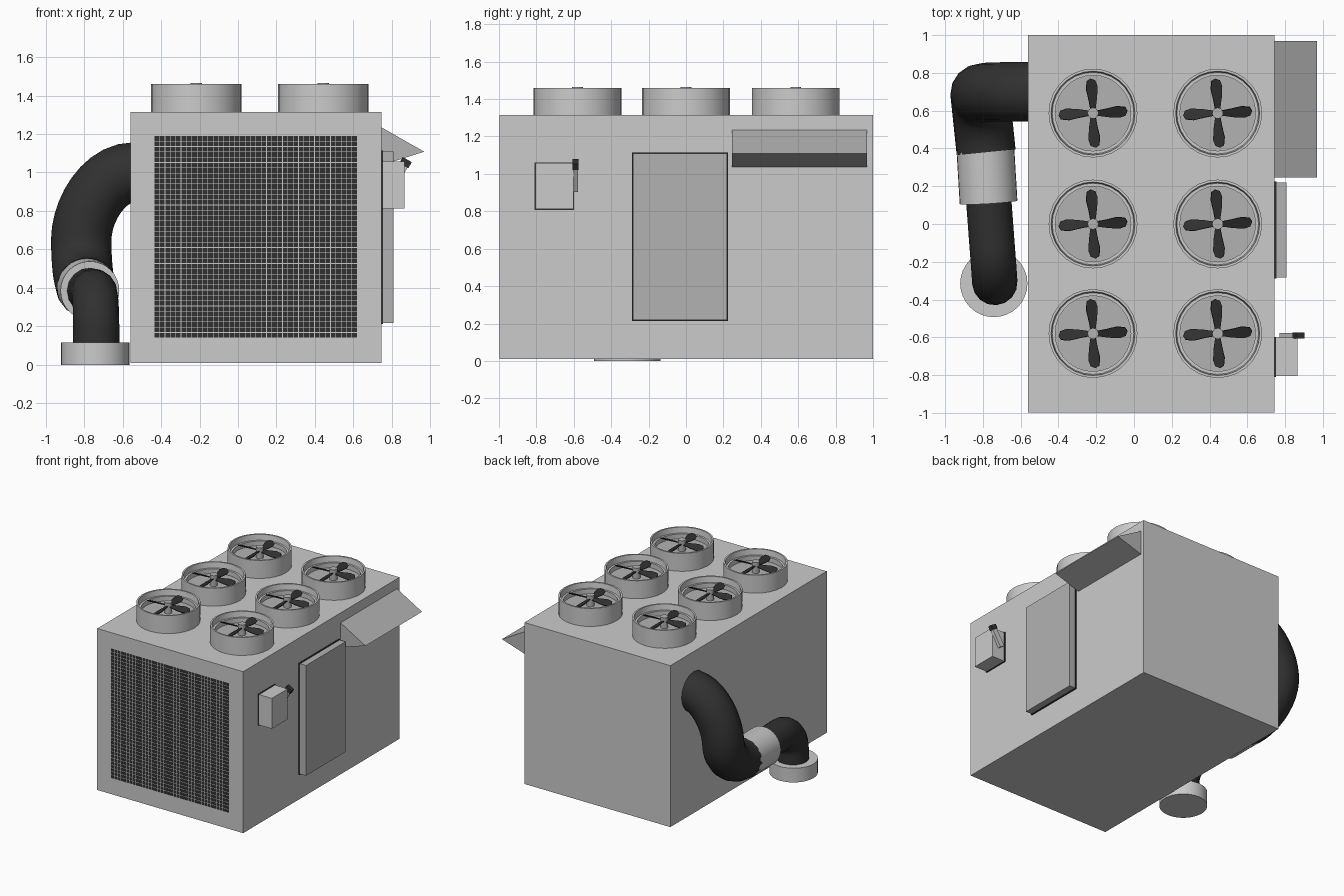
import bpy, bmesh, math
from mathutils import Matrix, Vector

if "Cube" in bpy.data.objects:
    bpy.data.objects.remove(bpy.data.objects["Cube"])


def material(name, v):
    m = bpy.data.materials.new(name)
    m.diffuse_color = (v, v, v, 1)
    m.use_nodes = True
    m.node_tree.nodes["Principled BSDF"].inputs["Base Color"].default_value = m.diffuse_color
    return m


DARK, MID = material("dark", 0.03), material("mid_grey", 0.45)


def finish(name, bm, mat=None, smooth=False):
    bmesh.ops.recalc_face_normals(bm, faces=bm.faces)
    me = bpy.data.meshes.new(name)
    bm.to_mesh(me)
    bm.free()
    ob = bpy.data.objects.new(name, me)
    bpy.context.collection.objects.link(ob)
    if mat:
        me.materials.append(mat)
    if smooth:
        smooth_by_angle(ob)
    return ob


def smooth_by_angle(ob):
    bpy.ops.object.select_all(action='DESELECT')
    ob.select_set(True)
    bpy.context.view_layer.objects.active = ob
    bpy.ops.object.shade_smooth_by_angle(angle=math.radians(35))


def box(name, lo, hi, mat=None):
    lo, hi = Vector(lo), Vector(hi)
    bm = bmesh.new()
    bmesh.ops.create_cube(bm, size=1, matrix=Matrix.Translation((lo + hi) / 2) @ Matrix.Diagonal((*(hi - lo), 1)))
    return finish(name, bm, mat)


def prism(name, pts, offset, mat=None):
    """Extrude a polygon of 3D points along offset."""
    bm = bmesh.new()
    f = bm.faces.new([bm.verts.new(p) for p in pts])
    g = bmesh.ops.extrude_face_region(bm, geom=[f], use_keep_orig=True)
    bmesh.ops.translate(bm, vec=offset, verts=[v for v in g["geom"] if isinstance(v, bmesh.types.BMVert)])
    return finish(name, bm, mat)


def cylinder(name, a, b, r, n=32, mat=None):
    a, b = Vector(a), Vector(b)
    rot = (b - a).to_track_quat('Z', 'Y').to_matrix().to_4x4()
    bm = bmesh.new()
    bmesh.ops.create_cone(bm, cap_ends=True, segments=n, radius1=r, radius2=r, depth=(b - a).length,
                          matrix=Matrix.Translation((a + b) / 2) @ rot)
    return finish(name, bm, mat, True)


def lathe(name, profile, centre, n=28, mat=None):
    bm = bmesh.new()
    vs = [bm.verts.new((r, 0, z)) for r, z in profile]
    es = [bm.edges.new(p) for p in zip(vs, vs[1:])]
    bmesh.ops.spin(bm, geom=vs + es, cent=(0, 0, 0), axis=(0, 0, 1), angle=math.tau, steps=n)
    bmesh.ops.remove_doubles(bm, verts=bm.verts, dist=1e-4)
    bmesh.ops.translate(bm, vec=centre, verts=bm.verts)
    return finish(name, bm, mat, True)


def pipe(name, points, r):
    """Tube along a bezier; points are (position, half handle vector)."""
    cu = bpy.data.curves.new(name, 'CURVE')
    cu.dimensions, cu.bevel_depth, cu.bevel_resolution = '3D', r, 6
    cu.resolution_u, cu.use_fill_caps = 10, True
    sp = cu.splines.new('BEZIER')
    sp.bezier_points.add(len(points) - 1)
    for bp, (co, h) in zip(sp.bezier_points, points):
        bp.handle_left_type = bp.handle_right_type = 'FREE'
        co, h = Vector(co), Vector(h)
        bp.co, bp.handle_left, bp.handle_right = co, co - h, co + h
    tmp = bpy.data.objects.new(name + "_path", cu)
    bpy.context.collection.objects.link(tmp)
    me = bpy.data.meshes.new_from_object(tmp.evaluated_get(bpy.context.evaluated_depsgraph_get()))
    bpy.data.objects.remove(tmp)
    bm = bmesh.new()
    bm.from_mesh(me)
    bpy.data.meshes.remove(me)
    return finish(name, bm, DARK, True)


# Main housing
box("housing", (-0.56, -0.998, 0.01), (0.745, 1, 1.315))

# Front grille: dark cells separated by thin light bars
bm = bmesh.new()
N = 38
bmesh.ops.create_grid(bm, x_segments=N, y_segments=N, size=0.5,
                      matrix=Matrix.Translation((0.0925, -1, 0.665)) @ Matrix.Rotation(math.pi / 2, 4, 'X')
                      @ Matrix.Diagonal((1.055, 1.05, 1, 1)))
cells = list(bm.faces)
bmesh.ops.inset_individual(bm, faces=cells, thickness=0.0022)
keep = set(cells)
bmesh.ops.delete(bm, geom=[f for f in bm.faces if f not in keep], context='FACES')
finish("grille", bm, DARK)

# Roof fans
blade_shape = [(0.02, -0.014), (0.08, -0.028), (0.14, -0.036), (0.172, -0.026), (0.183, 0.0),
               (0.172, 0.022), (0.13, 0.03), (0.07, 0.02), (0.02, 0.014)]
shroud = [(0.235, 1.31), (0.235, 1.46), (0.222, 1.46), (0.216, 1.415), (0.2, 1.415), (0.2, 1.375), (0, 1.375)]
for x in (-0.217, 0.443):
    for y in (-0.58, 0.0, 0.587):
        lathe("fan_shroud", shroud, (x, y, 0))
        cylinder("fan_floor", (x, y, 1.37), (x, y, 1.378), 0.199, 28, MID)
        cylinder("fan_hub", (x, y, 1.37), (x, y, 1.465), 0.029, 16, MID)
        for k in range(4):
            m = (Matrix.Translation((x, y, 1.43)) @ Matrix.Rotation(k * math.pi / 2 + 0.08, 4, 'Z')
                 @ Matrix.Rotation(math.radians(22), 4, 'X'))
            b = prism("fan_blade", [(r, w, 0) for r, w in blade_shape], (0, 0, 0.006), DARK)
            b.data.transform(m)

# Rain hood, access door with dark gasket
prism("rain_hood", [(0.745, 0.246, 1.235), (0.968, 0.246, 1.108), (0.745, 0.246, 1.037)], (0, 0.722, 0), MID)
box("door_gasket", (0.74, -0.289, 0.213), (0.755, 0.225, 1.114), DARK)
box("access_door", (0.75, -0.284, 0.218), (0.808, 0.22, 1.109), MID)

# Switch box and lever
box("switch_gasket", (0.74, -0.809, 0.808), (0.753, -0.598, 1.062), DARK)
box("switch_box", (0.75, -0.805, 0.812), (0.866, -0.602, 1.058))


def lever(name, a, b, w, y0, y1, mat):
    a, b = Vector((a[0], y0, a[1])), Vector((b[0], y0, b[1]))
    d = (b - a).normalized()
    p = Vector((d.z, 0, -d.x)) * w
    prism(name, [a - p, a + p, b + p, b - p], (0, y1 - y0, 0), mat)


lever("switch_lever", (0.79, 0.915), (0.868, 1.045), 0.022, -0.604, -0.578, None)
lever("lever_grip", (0.862, 1.035), (0.88, 1.067), 0.027, -0.606, -0.574, DARK)

# Pipework on the left side
pipe("upper_pipe", [((-0.54, 0.7, 1.0), (-0.16, 0, 0)),
                    ((-0.815, 0.69, 0.65), (0.0, -0.01, -0.15)),
                    ((-0.783, 0.38, 0.4), (0.015, -0.15, 0))], 0.157)
cylinder("pipe_collar", (-0.787, 0.4, 0.4), (-0.77, 0.115, 0.385), 0.153, 32)
pipe("lower_pipe", [((-0.772, 0.15, 0.385), (0.008, -0.08, 0)),
                    ((-0.75, -0.13, 0.378), (0.008, -0.1, 0)),
                    ((-0.737, -0.31, 0.19), (0, 0, -0.09)),
                    ((-0.737, -0.31, 0.05), (0, 0, -0.03))], 0.12)
cylinder("pipe_flange", (-0.742, -0.315, 0), (-0.742, -0.315, 0.115), 0.178, 32)
